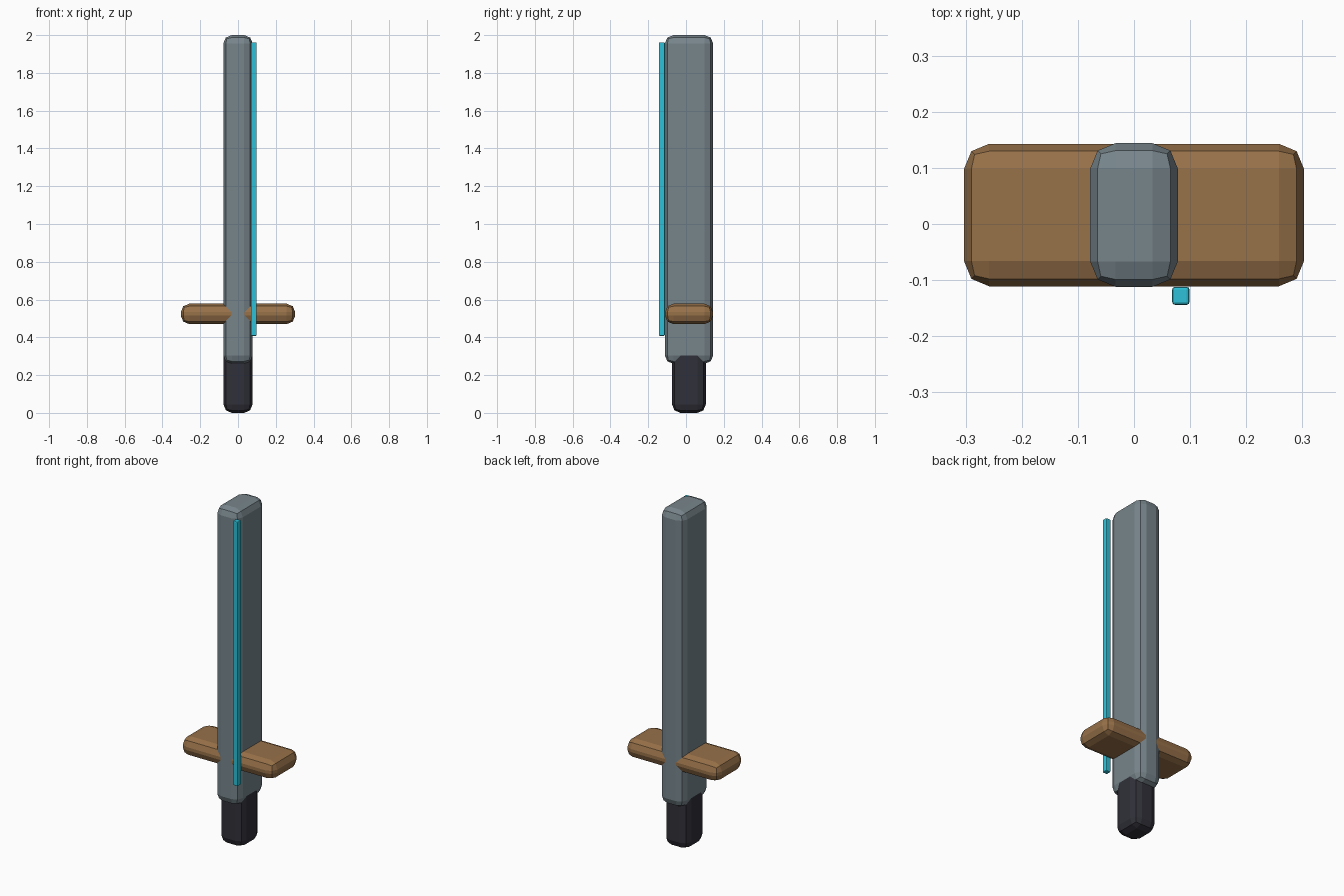
import bpy

cube = bpy.data.objects.get("Cube")
if cube:
    bpy.data.objects.remove(cube, do_unlink=True)


def material(name, rgb):
    mat = bpy.data.materials.new(name)
    mat.use_nodes = True
    colour = (*rgb, 1)
    mat.diffuse_color = colour
    mat.node_tree.nodes["Principled BSDF"].inputs["Base Color"].default_value = colour
    return mat


def block(name, low, high, bevel, mat):
    """Box between two corners with two-step chamfered edges."""
    centre = [(a + b) / 2 for a, b in zip(low, high)]
    size = [b - a for a, b in zip(low, high)]
    bpy.ops.mesh.primitive_cube_add(size=1, location=centre)
    obj = bpy.context.object
    obj.name = obj.data.name = name
    obj.scale = size
    bpy.ops.object.transform_apply(location=False, rotation=False, scale=True)
    mod = obj.modifiers.new("rounded_edges", "BEVEL")
    mod.width = bevel
    mod.segments = 2
    mod.limit_method = "NONE"
    obj.data.materials.append(mat)
    return obj


steel = material("grey steel", (0.185, 0.235, 0.26))
wood = material("brown wood", (0.31, 0.165, 0.066))
dark = material("dark leather", (0.03, 0.03, 0.041))
cyan = material("bright cyan", (0.027, 0.53, 0.68))

SOFT = 0.045    # shared edge rounding
HALF = 0.078    # half the blade thickness

# Thick slab blade
block("blade", (-HALF, -0.112, 0.26), (HALF, 0.144, 2.0), SOFT, steel)
# Crossguard, a hair shallower than the blade
block("crossguard", (-0.303, -0.111, 0.47), (0.303, 0.143, 0.578), SOFT, wood)
# Grip, running up inside the blade
block("grip", (0.001 - HALF, -0.074, 0), (HALF - 0.001, 0.105, 0.5), SOFT, dark)
# Thin bright rod beside the front edge
block("edge_rod", (0.068, -0.144, 0.408), (0.099, -0.112, 1.962), 0.005, cyan)
